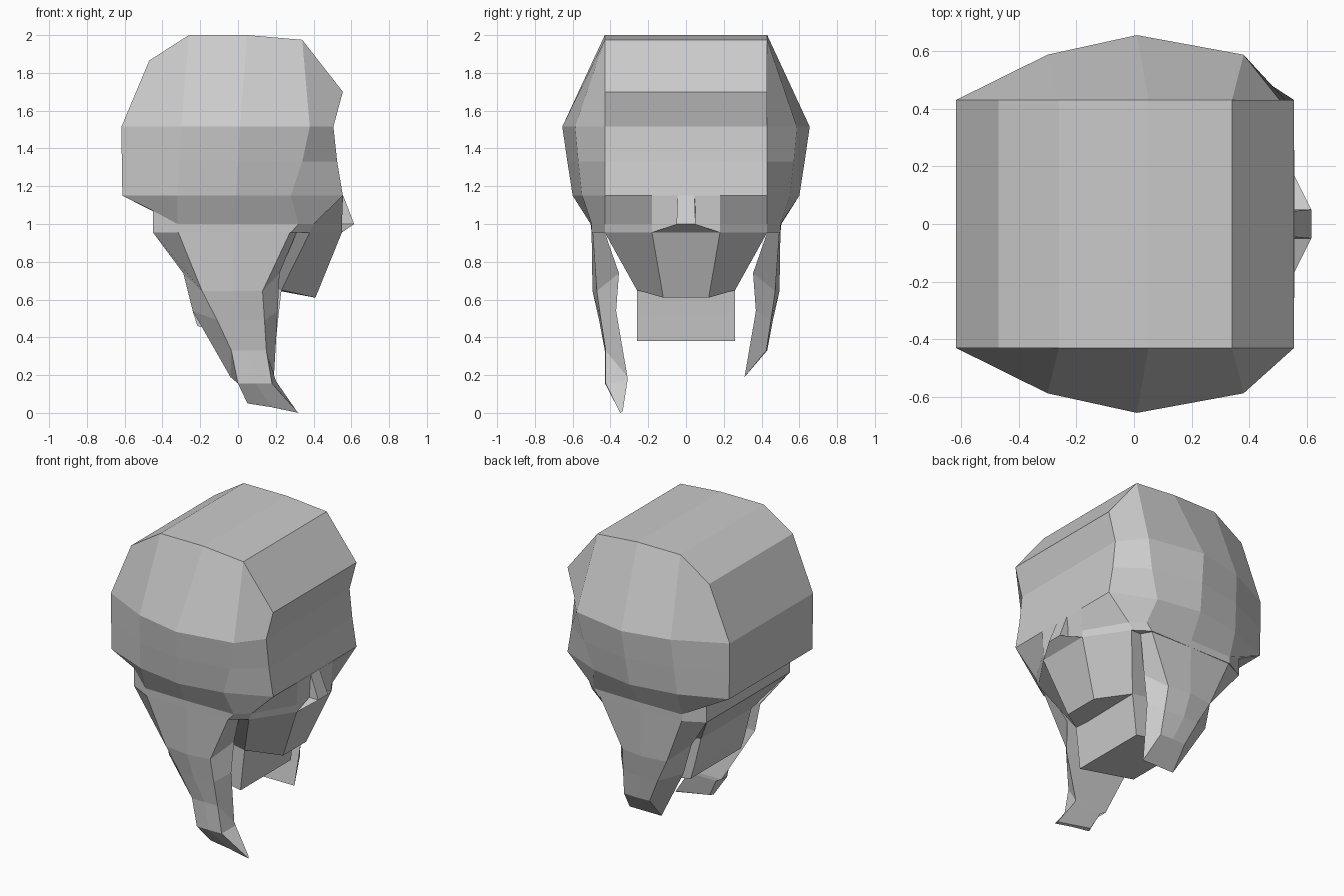
import bpy, bmesh

if "Cube" in bpy.data.objects:
    bpy.data.objects.remove(bpy.data.objects["Cube"])

grey = bpy.data.materials.new("plain_grey")
grey.diffuse_color = (0.6, 0.6, 0.6, 1)
grey.use_nodes = True
grey.node_tree.nodes["Principled BSDF"].inputs["Base Color"].default_value = grey.diffuse_color


def make(name, verts, faces):
    """Create a flat-shaded mesh object with consistent outward normals."""
    me = bpy.data.meshes.new(name)
    me.from_pydata(verts, [], faces)
    me.materials.append(grey)
    bm = bmesh.new()
    bm.from_mesh(me)
    bmesh.ops.recalc_face_normals(bm, faces=bm.faces)
    bm.to_mesh(me)
    bm.free()
    ob = bpy.data.objects.new(name, me)
    bpy.context.collection.objects.link(ob)
    return ob


def loft(name, rings, cap_top=True):
    """Skin a stack of closed rings, all with the same point count."""
    n = len(rings[0])
    verts = [p for r in rings for p in r]
    faces = [(k * n + i, k * n + (i + 1) % n, (k + 1) * n + (i + 1) % n, (k + 1) * n + i)
             for k in range(len(rings) - 1) for i in range(n)]
    if cap_top:
        faces.append(tuple(range(n)))
    else:  # strips running from side to side across the crown
        faces += [(i, i + 1, n - 2 - i, n - 1 - i) for i in range(n // 2 - 1)]
    last = (len(rings) - 1) * n
    faces.append(tuple(range(last, last + n)))
    return make(name, verts, faces)


def both_sides(half):
    """Close a half ring (running back to front) by mirroring it in y."""
    return half + [(x, -y, z) for x, y, z in reversed(half)]


def row(xs, ys, zs):
    return both_sides(list(zip(xs, ys, zs)))


# Cranium: five columns per side, lofted from crown to lower rim
w = 0.43
loft("cranium", [
    row((-.47, -.26, .05, .34, .555), (w,) * 5, (1.865, 2.0, 2.0, 1.975, 1.70)),
    row((-.617, -.30, .01, .38, .505), (w, .587, .655, .587, w), (1.515,) * 5),
    row((-.615, -.31, .0, .34, .525), (w, .57, .628, .57, w), (1.33,) * 5),
    row((-.612, -.32, -.01, .28, .555), (w, .55, .60, .55, w), (1.15,) * 5),
    row((-.45, -.32, -.02, .32, .40), (w, .5, .505, .5, w), (1.07, 1.0, 1.0, 1.0, 1.0)),
    row((-.45, -.32, -.02, .28, .38), (w, .5, .5, .5, w), (.955,) * 5),
], cap_top=False)

# Jaw: from the brow down to the narrow chin
loft("jaw", [
    row((-.44, .555, .556), (.42, w, .18), (1.15,) * 3),
    row((-.44, .40, .55), (.42, w, .18), (1.0,) * 3),
    row((-.45, .38, .55), (w, w, .18), (.955,) * 3),
    row((-.29, .23, .41), (.26, .26, .12), (.74, .65, .61)),
])

# Neck: short block with a sloping underside
loft("neck", [
    row((-.29, .23), (.26, .26), (.74, .65)),
    row((-.24, .215), (.26, .26), (.54, .52)),
    row((-.215, .20), (.26, .26), (.46, .38)),
])

# Nose: small wedge whose base flares out to the jaw
loft("nose", [
    row((.50, .557), (.05, .045), (1.15, 1.15)),
    row((.50, .615), (.05, .05), (1.0, 1.0)),
    row((.48, .55), (.18, .18), (.955, .955)),
])


def flap_ring(s, outer_x, outer_y, outer_z, inner_x, inner_y, inner_z):
    """Ridged outer face (back, middle, front) and inner edge (front, back)."""
    (xb, xm, xf), (ye, ym) = outer_x, outer_y
    ib, inf = inner_x
    return [(xb, s * ye, outer_z), (xm, s * ym, outer_z), (xf, s * ye, outer_z),
            (inf, s * inner_y, inner_z), (ib, s * inner_y, inner_z)]


# Side flaps: hang from the rim and taper, the one at -y runs on to a point
for s, name in ((1, "short_side_flap"), (-1, "long_side_flap")):
    rings = [
        flap_ring(s, (-.32, -.02, .28), (.495, .50), .965, (-.45, .31), .43, .955),
        flap_ring(s, (-.19, -.02, .13), (.472, .495), .645, (-.29, .22), .355, .74),
        flap_ring(s, (-.11, .0, .14), (.45, .46), .49, (-.24, .21), .37, .54),
        flap_ring(s, (-.035, .06, .15), (.425, .43), .33, (-.04, .19), .31, .19),
    ]
    if s < 0:
        rings.append(flap_ring(s, (.0, .09, .18), (.425, .428), .155,
                               (.0, .20), .31, .17))
        # Slanted tip
        rings.append([(.05, -.355, .05), (.18, -.352, .03), (.32, -.348, .0),
                      (.31, -.335, .01), (.06, -.33, .055)])
    loft(name, rings)
